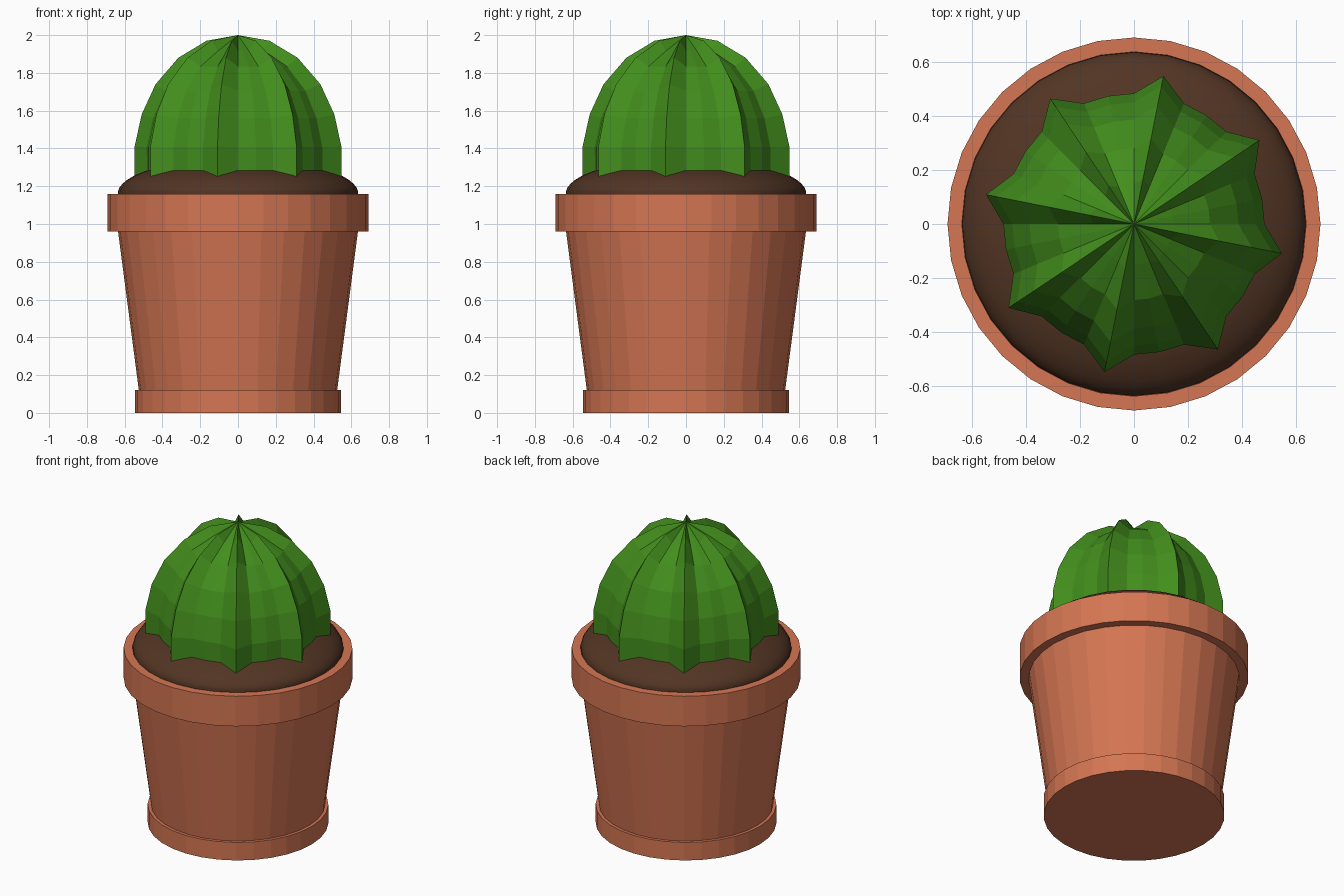
import bpy
from math import sin, cos, pi, hypot, sqrt

if "Cube" in bpy.data.objects:
    bpy.data.objects.remove(bpy.data.objects["Cube"])

SIDES = 32


def material(name, rgb):
    m = bpy.data.materials.new(name)
    m.diffuse_color = (*rgb, 1)
    m.use_nodes = True
    m.node_tree.nodes["Principled BSDF"].inputs["Base Color"].default_value = m.diffuse_color
    return m


def loft(name, rings, mat, smooth=False, top=None):
    """Skin a stack of rings, each a list of SIDES points; cap the bottom, cap or point the top."""
    verts = [p for ring in rings for p in ring]
    faces = [list(range(SIDES))[::-1]]
    for k in range(len(rings) - 1):
        for i in range(SIDES):
            j = (i + 1) % SIDES
            a, b = k * SIDES, (k + 1) * SIDES
            faces.append([a + i, a + j, b + j, b + i])
    last = (len(rings) - 1) * SIDES
    if top is None:
        faces.append([last + i for i in range(SIDES)])
    else:
        verts.append((0, 0, top))
        faces += [[last + i, last + (i + 1) % SIDES, len(verts) - 1] for i in range(SIDES)]
    me = bpy.data.meshes.new(name)
    me.from_pydata(verts, [], faces)
    me.materials.append(mat)
    me.polygons.foreach_set("use_smooth", [smooth] * len(me.polygons))
    ob = bpy.data.objects.new(name, me)
    bpy.context.collection.objects.link(ob)
    return ob


def circle(r, z):
    return [(r * cos(2 * pi * i / SIDES), r * sin(2 * pi * i / SIDES), z) for i in range(SIDES)]


clay = material("terracotta", (0.66, 0.18, 0.085))
earth = material("soil", (0.085, 0.035, 0.017))
green = material("cactus_green", (0.055, 0.27, 0.012))

# Pot: foot ring, tapered wall, overhanging rim, hollow at the top
pot = [(0.545, 0), (0.545, 0.12), (0.525, 0.12), (0.635, 0.96), (0.69, 0.96),
       (0.69, 1.16), (0.637, 1.16), (0.63, 1.08)]
loft("pot", [circle(r, z) for r, z in pot], clay)

# Soil mound filling the pot
mound = [circle(0.632, 1.10)]
for s in (0.998, 0.985, 0.96, 0.92, 0.86, 0.77, 0.6, 0.3):
    mound.append(circle(0.637 * s, 1.16 + 0.19 * sqrt(1 - s * s)))
loft("soil", mound, earth, smooth=True, top=1.35)

# Cactus: dome whose every fourth meridian is a raised sharp rib
CENTRE = 1.38
dome = [(0.558, 1.20), (0.558, 1.41), (0.52, 1.58), (0.445, 1.74), (0.322, 1.88), (0.17, 1.97)]
rings = []
for r, z in dome:
    nr, nz = r, max(z - CENTRE, 0)
    n = hypot(nr, nz)
    ring = []
    for i in range(SIDES):
        a = 2 * pi * i / SIDES
        sunk = i % 4 != 3
        rr = r - sunk * 0.075 * nr / n
        zz = z - sunk * 0.055 * nz / n
        ring.append((rr * cos(a), rr * sin(a), zz))
    rings.append(ring)
loft("cactus", rings, green, top=2.0)
